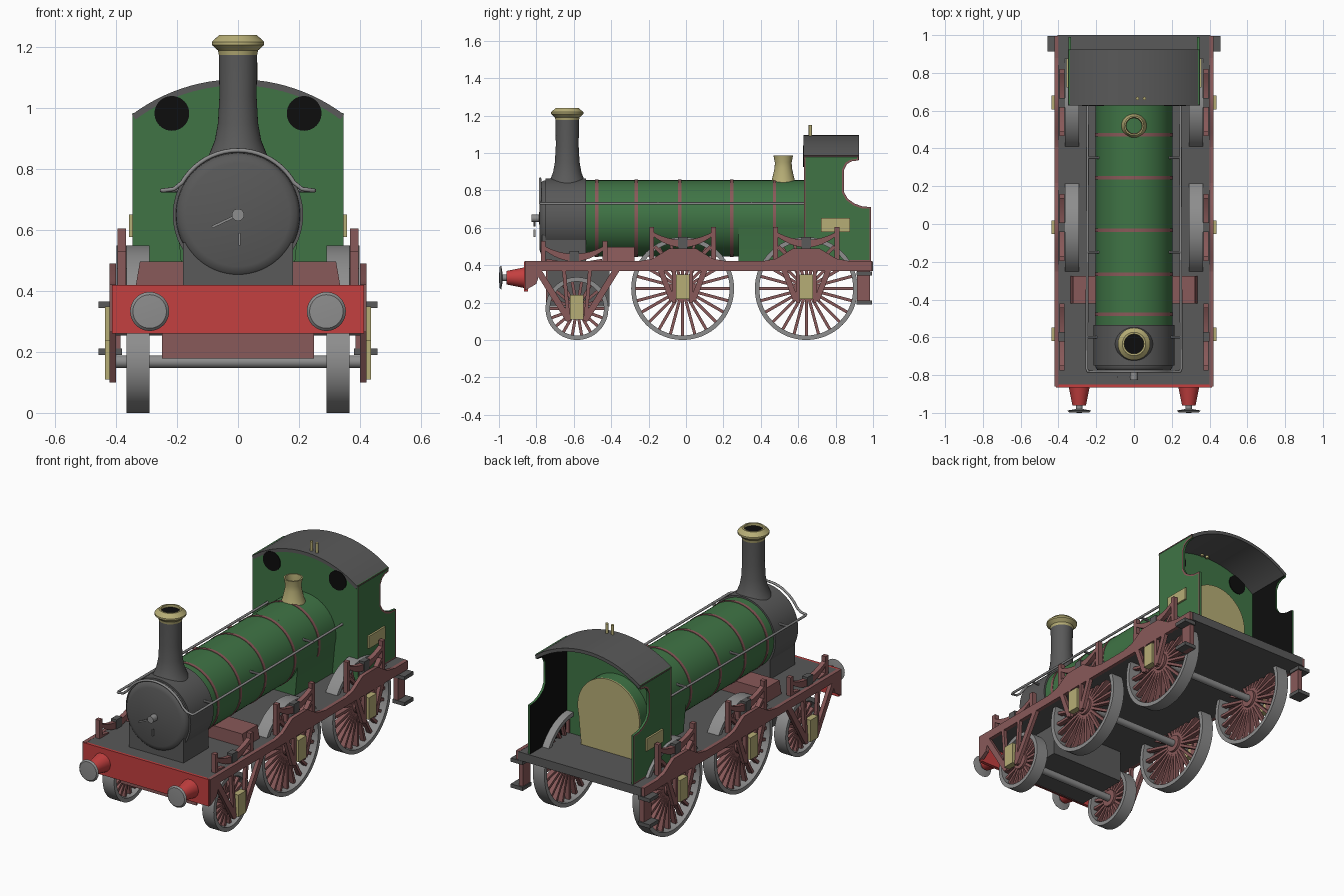
import bpy, bmesh
from math import sin, cos, pi, radians
from mathutils import Matrix, Vector

old = bpy.data.objects.get("Cube")
if old:
    bpy.data.objects.remove(old)


def material(name, r, g, b):
    m = bpy.data.materials.new(name)
    m.use_nodes = True
    m.diffuse_color = (r, g, b, 1)
    m.node_tree.nodes["Principled BSDF"].inputs["Base Color"].default_value = (r, g, b, 1)
    return m


GREEN = material("boiler green", .05, .175, .06)
BROWN = material("frame brown", .25, .1, .1)
RED = material("beam red", .55, .05, .05)
CREAM = material("brass", .47, .42, .18)
DARK = material("dark grey", .1, .1, .1)
STEEL = material("steel grey", .27, .27, .27)
BLACK = material("black", .004, .004, .004)
SIDES = (("left", 1), ("right", -1))
made = []


def finish(name, bm, *mats):
    bmesh.ops.recalc_face_normals(bm, faces=bm.faces)
    me = bpy.data.meshes.new(name)
    bm.to_mesh(me)
    bm.free()
    ob = bpy.data.objects.new(name, me)
    for m in mats:
        me.materials.append(m)
    bpy.context.collection.objects.link(ob)
    made.append(ob)
    return ob


def add_prism(bm, pts, axis, lo, hi):
    """Extrude an outline along x (points are y, z) or y (points are x, z)."""
    place = (lambda p, d: (d, *p)) if axis == "x" else (lambda p, d: (p[0], d, p[1]))
    f = bm.faces.new([bm.verts.new(place(p, lo)) for p in pts])
    ext = bmesh.ops.extrude_face_region(bm, geom=[f])["geom"]
    step = (hi - lo, 0, 0) if axis == "x" else (0, hi - lo, 0)
    bmesh.ops.translate(bm, vec=step, verts=[v for v in ext if isinstance(v, bmesh.types.BMVert)])


def prism(name, shapes, axis, lo, hi, mat):
    bm = bmesh.new()
    for pts in shapes:
        add_prism(bm, pts, axis, lo, hi)
    return finish(name, bm, mat)


def pair(name, shapes, lo, hi, mat):
    for side, s in SIDES:
        prism(f"{side}_{name}", shapes, "x", s * lo, s * hi, mat)


def rect(a, b, c, d):
    return [(a, c), (b, c), (b, d), (a, d)]


def bar(p, q, w):
    p, q = Vector(p), Vector(q)
    n = (q - p).orthogonal().normalized() * w / 2
    return [tuple(v) for v in (p + n, q + n, q - n, p - n)]


def box(name, x0, x1, y0, y1, z0, z1, mat):
    return prism(name, [rect(x0, x1, z0, z1)], "y", y0, y1, mat)


def lathe(name, prof, loc, axis, mat, seg=40, ring=False):
    """Turn (radius, distance) points about an axis; ring closes the section."""
    bm = bmesh.new()
    rows = [[bm.verts.new((r * cos(2 * pi * i / seg), r * sin(2 * pi * i / seg), h))
             for i in range(seg)] for r, h in prof]
    for a, b in zip(rows, rows[1:] + (rows[:1] if ring else [])):
        for i in range(seg):
            j = (i + 1) % seg
            bm.faces.new((a[i], a[j], b[j], b[i]))
    bmesh.ops.remove_doubles(bm, verts=bm.verts, dist=1e-5)
    turn = {"x": Matrix.Rotation(pi / 2, 4, "Y"), "y": Matrix.Rotation(-pi / 2, 4, "X"),
            "z": Matrix.Identity(4)}[axis]
    bm.transform(Matrix.Translation(loc) @ turn)
    return finish(name, bm, mat)


def rod(name, r, lo, hi, loc, axis, mat, seg=24):
    return lathe(name, [(0, lo), (r, lo), (r, hi), (0, hi)], loc, axis, mat, seg)


def arc(r, cz, a0, a1, n):
    return [(r * cos(radians(a0 + (a1 - a0) * i / n)), cz + r * sin(radians(a0 + (a1 - a0) * i / n)))
            for i in range(n + 1)]


# Footplate, buffer beam and buffers
box("footplate", -.405, .405, -.85, 1, .37, .42, DARK)
box("buffer_beam", -.413, .413, -.865, -.845, .26, .42, RED)
for side, s in SIDES:
    at = (s * .29, 0, .333)
    lathe(f"{side}_buffer_housing", [(0, -.86), (.056, -.86), (.036, -.96), (0, -.96)], at, "y", RED)
    rod(f"{side}_buffer_stem", .018, -.99, -.95, at, "y", STEEL)
    lathe(f"{side}_buffer_head", [(0, -1), (.055, -.997), (.064, -.988), (.02, -.98), (0, -.98)], at, "y", STEEL)

# Boiler, bands, firebox and smokebox
AXIS = (0, 0, .65)
rod("boiler", .204, -.54, .64, AXIS, "y", GREEN, 64)
for i, y in enumerate((-.477, -.266, -.033, .245, .473)):
    rod(f"boiler_band_{i + 1}", .207, y - .009, y + .009, AXIS, "y", BROWN, 64)
shell = arc(.204, .65, -15, 195, 32) + [(-.18, .42), (.18, .42)]
prism("firebox", [shell], "y", .28, .72, GREEN)
prism("firebox_backplate", [shell], "y", .72, .729, CREAM)
lathe("smokebox", [(0, -.785), (.17, -.783), (.192, -.775), (.202, -.762), (.204, -.75), (.214, -.75),
                   (.214, -.535), (0, -.535)], AXIS, "y", DARK, 64)
box("smokebox_saddle", -.18, .18, -.77, -.535, .42, .56, DARK)
rod("door_spindle", .02, -.825, -.78, AXIS, "y", STEEL)
prism("door_handles", [bar((0, .65), (-.085, .61), .008), bar((.005, .59), (.005, .55), .008)],
      "y", -.815, -.805, STEEL)

# Chimney and safety valve cover
lathe("chimney", [(.115, .81), (.092, .855), (.076, .895), (.066, .95), (.061, 1.04), (.063, 1.18),
                  (.05, 1.18)], (0, -.635, 0), "z", DARK)
lathe("chimney_cap", [(.063, 1.175), (.066, 1.19), (.086, 1.208), (.086, 1.218), (.062, 1.24),
                      (.052, 1.24), (.05, 1.18)], (0, -.635, 0), "z", CREAM)
rod("chimney_bore", .052, 1.215, 1.225, (0, -.635, 0), "z", BLACK)
lathe("safety_valve_cover", [(.072, .83), (.06, .86), (.046, .92), (.045, .95), (.052, .985), (.044, .985),
                             (.04, .94), (.045, .84)], (0, .52, 0), "z", CREAM)

# Handrail that wraps over the smokebox front
path = [(.245, .635, .73), (.25, -.765, .73), (.245, -.78, .73), (.21, -.78, .735)]
path += [(x, -.78, z) for x, z in arc(.212, .65, 30, 90, 10)]
path += [(-x, y, z) for x, y, z in reversed(path[:-1])]
curve = bpy.data.curves.new("handrail", "CURVE")
curve.dimensions = "3D"
curve.bevel_depth = .007
curve.bevel_resolution = 2
line = curve.splines.new("POLY")
line.points.add(len(path) - 1)
for pt, co in zip(line.points, path):
    pt.co = (*co, 1)
curve.materials.append(STEEL)
bpy.context.collection.objects.link(bpy.data.objects.new("handrail", curve))
for side, s in SIDES:
    for i, y in enumerate((-.6, -.15, .35)):
        rod(f"{side}_rail_post_{i + 1}", .007, s * .18, s * .25, (0, y, .73), "x", STEEL, 10)

# Cab: front sheet, windows, roof, side sheets and whistles
half = 36.9
roof_arc = arc(.575, .515, 90 - half, 90 + half, 24)
prism("cab_front", [[(.345, .42)] + roof_arc + [(-.345, .42)]], "y", .63, .645, GREEN)
for side, s in SIDES:
    rod(f"{side}_cab_window", .057, .6255, .6495, (s * .217, 0, .983), "y", BLACK, 40)
inner = arc(.56, .515, 90 + half, 90 - half, 24)
prism("cab_roof", [arc(.58, .515, 90 - half, 90 + half, 24) + inner], "y", .628, .925, DARK)
sheet = [(.632, .42), (.99, .42), (.99, .71), (.94, .715), (.9, .73), (.865, .755), (.845, .79),
         (.845, .91), (.86, .94), (.885, .955), (.922, .96), (.922, .985), (.632, .985)]
for side, s in SIDES:
    bm = bmesh.new()
    add_prism(bm, sheet, "x", s * .333, s * .347)
    bm.normal_update()
    bmesh.ops.recalc_face_normals(bm, faces=bm.faces)
    for f in bm.faces:
        f.material_index = 2 if f.normal.x * s < -.9 else 0
    outer = [f for f in bm.faces if f.normal.x * s > .9]
    for f in bmesh.ops.inset_region(bm, faces=outer, thickness=.011)["faces"]:
        f.material_index = 1
    finish(f"{side}_cab_side", bm, GREEN, BROWN, BLACK)
pair("cab_plate", [rect(.722, .877, .578, .652)], .345, .358, CREAM)
for i, x in enumerate((.018, .055)):
    rod(f"whistle_{i + 1}", .009, 1.06, 1.15, (x, .665, 0), "z", CREAM, 12)


# Wheels and axles
def wheel(name, s, y, r, spokes):
    at = (s * .328, y, r)
    lathe(f"{name}_rim", [(r, -.038), (r, .038), (r - .024, .038), (r - .024, -.038)], at, "x", STEEL, 64, True)
    bm = bmesh.new()
    for i in range(spokes):
        a = 2 * pi * i / spokes
        d = Vector((cos(a), sin(a)))
        c = Vector((y, r))
        add_prism(bm, bar(c + d * .03, c + d * (r - .02), .016), "x", at[0] - .014, at[0] + .014)
    finish(f"{name}_spokes", bm, BROWN)
    rod(f"{name}_hub", .05, -.028, .028, at, "x", BROWN)


AXLES = (("leading", -.583, .168, 18), ("driving", -.018, .275, 24), ("trailing", .643, .275, 24))
for name, y, r, n in AXLES:
    rod(f"{name}_axle", .021, -.41, .41, (0, y, r), "x", STEEL)
    for side, s in SIDES:
        wheel(f"{side}_{name}_wheel", s, y, r, n)

# Outside frames with axle guides, braces and raised humps
frame = [rect(-.86, .995, .37, .421), [(-.86, .4), (-.86, .265), (-.8, .3), (-.77, .4)]]
for name, y, r, n in AXLES[1:]:
    frame.append([(y - .24, .42), (y + .24, .42), (y + .16, .435), (y + .07, .49),
                  (y - .07, .49), (y - .16, .435)])
    for k in (1, -1):
        frame.append(bar((y + k * .12, .38), (y + k * .055, .21), .03))
        frame.append(bar((y + k * .046, .38), (y + k * .046, .2), .02))
ly = AXLES[0][1]
for k in (1, -1):
    frame.append(bar((ly + k * .22, .39), (ly + k * .045, .11), .034))
    frame.append(bar((ly + k * .07, .38), (ly + k * .045, .1), .02))
pair("outside_frame", frame, .4, .422, BROWN)

# Axle boxes and leaf springs with hangers
for name, y, r, n in AXLES:
    low = name == "leading"
    z0 = .11 if low else .22
    pair(f"{name}_axlebox", [rect(y - .036, y + .036, z0, z0 + .13)], .4, .437, CREAM)
    dz, cy = (-.075, y - .015) if low else (0, y)
    ts = [i / 6 - 1 for i in range(13)]
    leaf = [(cy + t * .165, .535 + dz + .045 * t * t) for t in ts]
    leaf += [(cy + t * .165, .495 + dz + .065 * t * t) for t in reversed(ts)]
    hangers = [rect(cy + k * .165 - .013, cy + k * .165 + .013, .42, .605 + dz) for k in (1, -1)]
    stays = [bar((cy + k * .15, .5 + dz), (cy + k * .09, .44 + dz / 3), .018) for k in (1, -1)]
    pair(f"{name}_spring", [leaf] + hangers + stays, .368, .395, BROWN)
    pair(f"{name}_spring_buckle", [rect(cy - .025, cy + .025, .42, .55 + dz)], .364, .399, DARK)

# Cylinder block below, motion cover above and rear steps
box("cylinder_block", -.245, .245, -.74, -.41, .18, .37, DARK)
box("cylinder_front", -.25, .25, -.749, -.74, .178, .37, BROWN)
prism("motion_cover", [[(-.335, .42), (.335, .42), (.322, .497), (-.322, .497)]], "y", -.42, -.275, BROWN)
pair("step_hanger", [rect(.915, .985, .19, .38)], .385, .412, BROWN)
pair("steps", [rect(.912, .995, z, z + .022) for z in (.19, .344)], .38, .458, DARK)

# Smooth round surfaces and keep hard edges
bpy.ops.object.select_all(action="DESELECT")
for ob in made:
    ob.select_set(True)
bpy.context.view_layer.objects.active = made[0]
bpy.ops.object.shade_smooth_by_angle(angle=radians(35))
